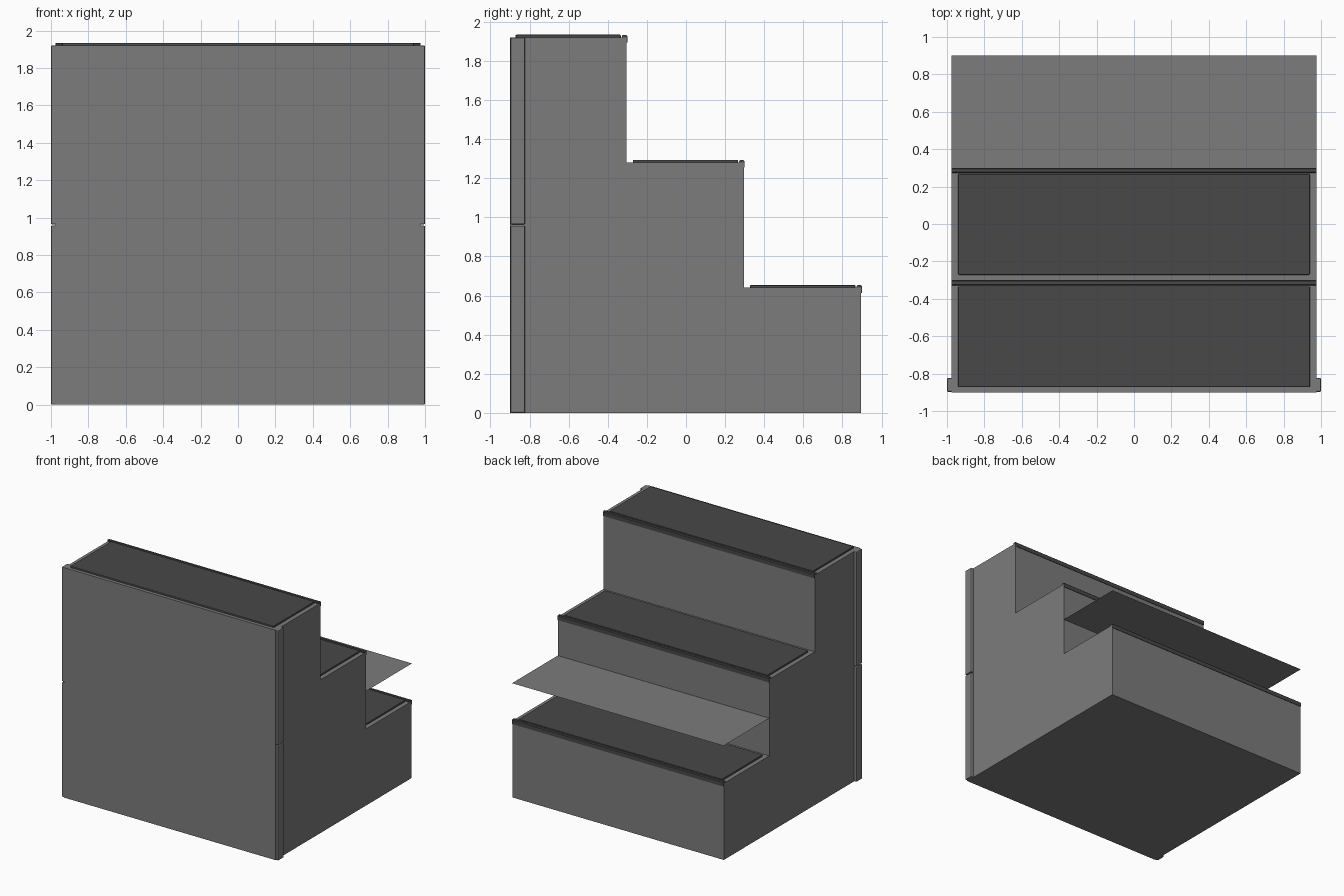
import bpy, bmesh

if "Cube" in bpy.data.objects:
    bpy.data.objects.remove(bpy.data.objects["Cube"])


def material(name, v):
    m = bpy.data.materials.new(name)
    m.diffuse_color = (v, v, v, 1)
    m.use_nodes = True
    m.node_tree.nodes["Principled BSDF"].inputs["Base Color"].default_value = m.diffuse_color
    return m


grey = material("mid_grey", 0.20)
dark = material("dark_grey", 0.065)


def finish(name, bm, mat):
    bmesh.ops.recalc_face_normals(bm, faces=bm.faces)
    me = bpy.data.meshes.new(name)
    bm.to_mesh(me)
    bm.free()
    me.materials.append(mat)
    ob = bpy.data.objects.new(name, me)
    bpy.context.collection.objects.link(ob)
    return ob


def extrude_x(name, profile, half_width, mat):
    """Solid made from a (y, z) profile swept across x."""
    bm = bmesh.new()
    f = bm.faces.new([bm.verts.new((-half_width, y, z)) for y, z in profile])
    new = bmesh.ops.extrude_face_region(bm, geom=[f])["geom"]
    verts = [g for g in new if isinstance(g, bmesh.types.BMVert)]
    bmesh.ops.translate(bm, verts=verts, vec=(2 * half_width, 0, 0))
    return finish(name, bm, mat)


def box(name, lo, hi, mat, bevel):
    bm = bmesh.new()
    bmesh.ops.create_cube(bm, size=1)
    for v in bm.verts:
        v.co = [(a + b) / 2 + c * (b - a) for a, b, c in zip(lo, hi, v.co)]
    ob = finish(name, bm, mat)
    mod = ob.modifiers.new("soft_edges", "BEVEL")
    mod.width = bevel
    mod.segments = 2
    return ob


RISE, FRONT, W = 0.64, -0.90, 0.977
edges = [-0.304, 0.296, 0.896]          # outer edge of each step
heights = [3 * RISE, 2 * RISE, RISE]

# Solid stepped body
profile = [(FRONT, 0), (FRONT, heights[0])]
for i, (y, z) in enumerate(zip(edges, heights)):
    profile.append((y, z))
    profile.append((y, heights[i + 1] if i < 2 else 0))
extrude_x("stair_body", profile, W, grey)

# Tread pads and L-shaped nosing strips
for i, (y, z) in enumerate(zip(edges, heights)):
    box(f"tread_pad_{i + 1}", (-0.94, y - 0.568, z - 0.005),
        (0.94, y - 0.029, z + 0.014), dark, 0.005)
    nose = [(y - 0.024, z - 0.001), (y - 0.024, z + 0.008), (y - 0.019, z + 0.013),
            (y - 0.002, z + 0.013), (y + 0.004, z + 0.007), (y + 0.004, z - 0.026),
            (y - 0.001, z - 0.026), (y - 0.001, z - 0.001)]
    extrude_x(f"nosing_{i + 1}", nose, W, dark)

# Corner trim strips on both sides, in two lengths
for side, s in (("left", -1), ("right", 1)):
    for part, z0, z1 in (("lower", 0, 0.957), ("upper", 0.964, 1.92)):
        x0, x1 = sorted((s * 0.965, s * 1.0))
        box(f"{side}_{part}_corner_trim", (x0, -0.897, z0), (x1, -0.823, z1), grey, 0.006)

# Thin sheet floating above the lowest step
bm = bmesh.new()
bm.faces.new([bm.verts.new(c) for c in
              ((-W, 0.296, 0.955), (W, 0.296, 0.955), (W, 0.90, 0.955), (-W, 0.90, 0.955))])
finish("floating_sheet", bm, grey)
